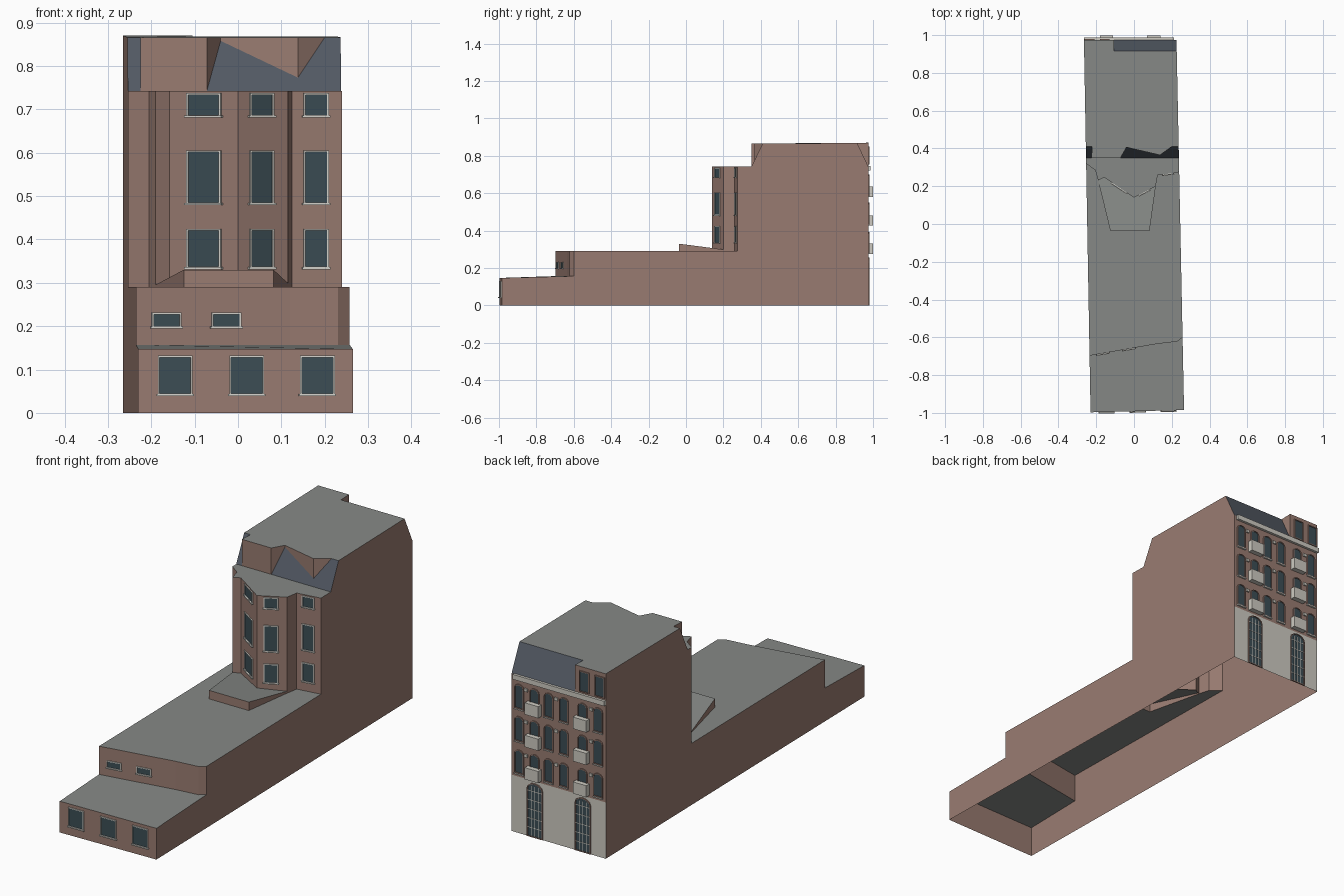
import bpy, math
from mathutils import Vector
from mathutils.geometry import normal as poly_normal

if "Cube" in bpy.data.objects:
    bpy.data.objects.remove(bpy.data.objects["Cube"])

COLORS = {
    "brick": (0.32, 0.20, 0.165), "slate": (0.085, 0.10, 0.125), "roof": (0.24, 0.25, 0.24),
    "stone": (0.62, 0.60, 0.54), "glass": (0.045, 0.075, 0.09), "trim": (0.70, 0.69, 0.64),
}
MATS = {}
for k, c in COLORS.items():
    MATS[k] = bpy.data.materials.new(k)
    MATS[k].diffuse_color = (*c, 1)
parts = {}


def face(part, mat, pts, hint):
    """Add one polygon to a part, facing towards hint."""
    pts = [Vector(p) for p in pts]
    n = Vector()
    for a, b in zip(pts, pts[1:] + pts[:1]):
        n += a.cross(b)
    if n.dot(Vector(hint)) < 0:
        pts.reverse()
    _, vs, fs = parts.setdefault(part, (mat, [], []))
    fs.append(range(len(vs), len(vs) + len(pts)))
    vs.extend(pts)


class Wall:
    """Vertical plane from p to q, outside on the right-hand side."""
    def __init__(self, p, q):
        self.p, self.q = Vector((*p, 0)), Vector((*q, 0))
        self.u = (self.q - self.p).normalized()
        self.n = Vector((self.u.y, -self.u.x, 0))

    def at(self, x, z, d=0.0):
        t = (x - self.p.x) / (self.q.x - self.p.x)
        return self.p.lerp(self.q, t) + self.n * d + Vector((0, 0, z))

    def fill(self, part, mat, z0, z1):
        up0, up1 = Vector((0, 0, z0)), Vector((0, 0, z1))
        face(part, mat, [self.p + up0, self.q + up0, self.q + up1, self.p + up1], self.n)

    def prism(self, part, mat, shape, d):
        a = [self.at(x, z) for x, z in shape]
        b = [self.at(x, z, d) for x, z in shape]
        c = sum(a, Vector()) / len(a)
        face(part, mat, b, self.n)
        for i in range(len(a)):
            j = (i + 1) % len(a)
            face(part, mat, [a[i], a[j], b[j], b[i]], (a[i] + a[j]) / 2 - c)

    def box(self, part, mat, x0, x1, z0, z1, d):
        self.prism(part, mat, [(x0, z0), (x1, z0), (x1, z1), (x0, z1)], d)

    def window(self, name, x0, x1, z0, z1, arch=0.0, sill=True, t=0.004, d=0.005, frame="trim"):
        def outline(g):
            s = [(x0 - g, z0 - g), (x1 + g, z0 - g)]
            if not arch:
                return s + [(x1 + g, z1 + g), (x0 - g, z1 + g)]
            cx, r = (x0 + x1) / 2, (x1 - x0) / 2 + g
            return s + [(cx + r * math.cos(math.pi * k / 6),
                         z1 - arch + (arch + g) * math.sin(math.pi * k / 6)) for k in range(7)]
        inner, outer = outline(0), outline(t)
        self.prism(name + "_glass", "glass", inner, 0.0015)
        n = len(inner)
        for i in range(n):
            j = (i + 1) % n
            oa, ob, ia, ib = outer[i], outer[j], inner[i], inner[j]
            face(name + "_frames", frame, [self.at(*p, d) for p in (oa, ob, ib, ia)], self.n)
            mid = (self.at(*oa) + self.at(*ob) - self.at(*ia) - self.at(*ib))
            face(name + "_frames", frame, [self.at(*oa), self.at(*ob), self.at(*ob, d), self.at(*oa, d)], mid)
            face(name + "_frames", frame, [self.at(*ia), self.at(*ib), self.at(*ib, d), self.at(*ia, d)], -mid)
        if sill:
            self.box(name + "_sills", "trim", x0 - 0.007, x1 + 0.007, z0 - 0.006, z0 - 0.001, 0.008)


def xl(y): return -0.23 - 0.035 * (y + 0.997) / 1.97
def xr(y): return 0.265 - 0.04 * (y + 0.985) / 1.96
def lift(pts, z): return [(x, y, z) for x, y in pts]


UP = (0, 0, 1)
front = [(-0.23, -0.997), (0.265, -0.985)]
step = [(xl(-.697), -.697), (.12, -.635), (.23, -.622), (xr(-.6), -.6)]
bay = [(xl(.32), .32), (-.205, .285), (-.19, .23), (-.158, .247),
       (0, .14), (.115, .20), (.125, .258), (xr(.275), .275)]
ledge = [bay[2], (-.125, -.037), (.082, -.037), bay[5]]
BACK, EAVE, TOP = 0.975, 0.742, 0.866

# Front low wing
low = Wall(*front)
low.fill("front_wing_wall", "brick", 0, .147)
face("front_wing_roof", "roof", lift(front, .147) + lift(step[::-1], .157), UP)
for cx in (-.145, .02, .183):
    low.window("wing_window", cx - .036, cx + .036, .045, .128)

# Middle wing
for a, b in zip(step, step[1:]):
    Wall(a, b).fill("middle_wing_wall", "brick", .157, .29)
mid = Wall(step[0], step[1])
for x in (-.195, -.057):
    mid.window("middle_window", x, x + .06, .2, .227)
face("middle_wing_roof", "roof",
     lift(step, .29) + lift((bay[5:] [::-1]) + ledge[1:3][::-1] + bay[2::-1], .29), UP)

# Sloping ledge at the foot of the bay
def lz(p): return (p[0], p[1], .33 - .13 * (p[1] + .037))
for a, b in zip(ledge, ledge[1:]):
    w = Wall(a, b)
    face("ledge_wall", "brick", [(*a, .29), (*b, .29), lz(b), lz(a)], w.n)
face("ledge_roof", "roof", [lz(p) for p in ledge + [bay[4], bay[3]]], UP)

# Tower with angled bay
for a, b in zip(bay, bay[1:]):
    Wall(a, b).fill("tower_front_wall", "brick", .29, EAVE)
face("bay_roof", "roof", lift(bay + [(xr(.35), .35), (xl(.35), .35)], EAVE), UP)
for i, x0, x1 in ((3, -.113, -.042), (4, .03, .078), (6, .155, .205)):
    w = Wall(bay[i], bay[i + 1])
    for z0, z1 in ((.337, .42), (.485, .601), (.687, .733)):
        w.window("bay_window", x0, x1, z0, z1)

# Front mansard: zigzag roof edge with brick dormer faces dropping onto the slate
def on_slate(p): return (p[0], p[1], EAVE + (TOP - EAVE) * (p[1] - .35) / .06)
zig = [(xl(.41), .41), (-.222, .41), (-.225, .35), (-.072, .35),
       (-.04, .406), (.138, .365), (.2, .41), (xr(.41), .41)]
for a, b in zip(zig[1:-1], zig[2:-1]):
    pts = [on_slate(a), on_slate(b), (*b, TOP), (*a, TOP)]
    face("front_dormer_wall", "brick", pts, Wall(a, b).n)
face("front_slate", "slate", [(xl(.35), .35, EAVE)] + [on_slate(p) for p in zig[2::-1]], (0, -1, .5))
face("front_slate", "slate", [on_slate(p) for p in zig[3:]] + [(xr(.35), .35, EAVE)], (0, -1, .5))

# Main roof and rear mansard
DX = -.105
hip = [(xr(.915), .915, .868), (DX, .915, .868)]
face("main_roof", "roof", lift(zig, TOP) + hip + [(DX, BACK, .87), (xl(BACK), BACK, .87)], UP)
face("rear_slate", "slate", hip + [(DX, BACK, EAVE), (xr(BACK), BACK, EAVE)], (0, 1, .5))
face("rear_dormer_wall", "brick", [hip[1], (DX, BACK, EAVE), (DX, BACK, .87)], (1, 0, 0))

# Party walls, slightly skewed in plan
def party(xf, y0, y1, y2, tail, sx):
    prof = [(y0, 0), (y0, .147), (y1, .157), (y1, .29), (y2, .29), (y2, EAVE),
            (.35, EAVE), (.41, TOP)] + tail + [(BACK, 0)]
    face("party_walls", "brick", [(xf(y), y, z) for y, z in prof], (sx, 0, 0))
party(xr, -.985, -.6, .275, [(.915, .868), (BACK, EAVE)], 1)
party(xl, -.997, -.697, .32, [(BACK, .87)], -1)

# Rear street facade
rear = Wall((xr(BACK), BACK), (xl(BACK), BACK))
rear.fill("rear_stone_base", "stone", 0, .265)
rear.fill("rear_brick_wall", "brick", .265, EAVE)
Wall((DX, BACK), (xl(BACK), BACK)).fill("rear_dormer_wall", "brick", EAVE, .87)
rear.box("cornice", "stone", .212, xl(BACK), .722, .745, .012)
for x in (-.155, -.235):
    rear.window("rear_dormer_window", x - .022, x + .022, .757, .847, sill=False, frame="brick")
for z0, z1 in ((.285, .388), (.437, .546), (.59, .697)):
    for i, cx in enumerate((.185, .105, .031, -.048, -.145, -.226)):
        rear.window("rear_window", cx - .02, cx + .02, z0, z1, arch=.014, sill=False, frame="brick")
        if i in (1, 4):
            rear.box("balconies", "stone", cx - .035, cx + .035, z0 - .01, z0 + .045, .024)
        else:
            rear.box("rear_sills", "trim", cx - .024, cx + .024, z0 - .009, z0 - .004, .008)
    for cx in (.148, -.009, -.19):
        rear.box("stone_blocks", "stone", cx - .008, cx + .008, z1 - .02, z1 - .006, .006)

# Tall arched entrance glazing with glazing bars
for cx in (.103, -.147):
    rear.window("entrance", cx - .037, cx + .037, .005, .252, arch=.025, sill=False, frame="brick")
    for k in (-1, 0, 1):
        x = cx + k * .0185
        rear.box("glazing_bars", "trim", x - .0015, x + .0015, .005, .24, .003)
    for k in range(1, 6):
        rear.box("glazing_bars", "trim", cx - .037, cx + .037, k * .043, k * .043 + .003, .003)

# Create one object per part
for name, (mat, vs, fs) in parts.items():
    me = bpy.data.meshes.new(name)
    me.from_pydata(vs, [], [list(f) for f in fs])
    me.materials.append(MATS[mat])
    me.update()
    bpy.context.collection.objects.link(bpy.data.objects.new(name, me))

for m in bpy.data.materials:
    if m.users and not m.is_grease_pencil:
        m.use_nodes = True
        m.node_tree.nodes["Principled BSDF"].inputs["Base Color"].default_value = m.diffuse_color
